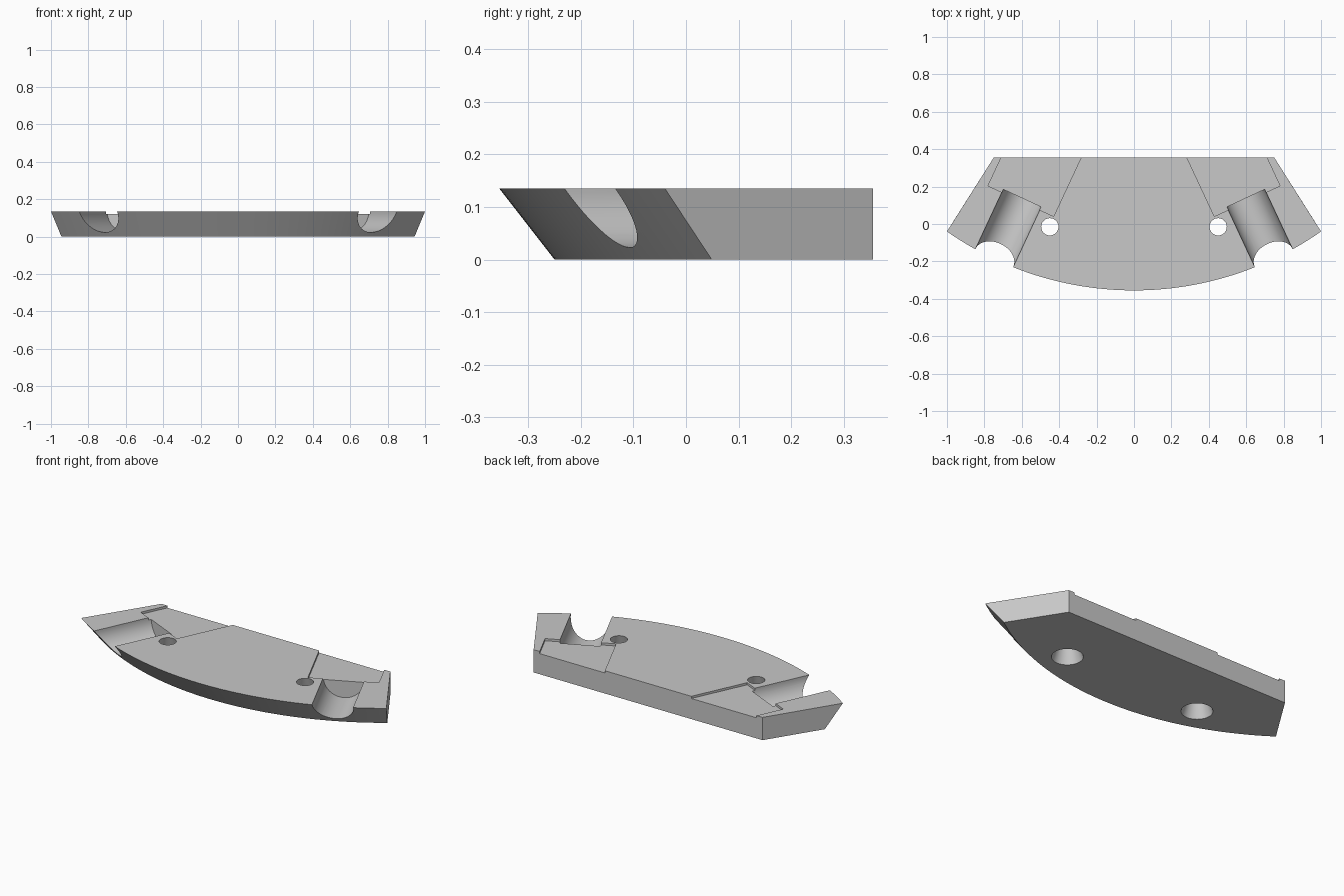
import bpy, bmesh
from math import sin, cos, asin, radians
from mathutils import Matrix

if "Cube" in bpy.data.objects:
    bpy.data.objects.remove(bpy.data.objects["Cube"], do_unlink=True)

H = 0.135            # plate thickness
ARC_Y = 1.39         # centre of the curved front
POCKET_DEPTH = 0.013

grey = bpy.data.materials.new("light grey")
grey.use_nodes = True
colour = (0.58, 0.58, 0.58, 1)
grey.diffuse_color = colour
grey.node_tree.nodes["Principled BSDF"].inputs["Base Color"].default_value = colour


def to_object(bm, name):
    bmesh.ops.recalc_face_normals(bm, faces=bm.faces)
    mesh = bpy.data.meshes.new(name)
    bm.to_mesh(mesh)
    bm.free()
    mesh.materials.append(grey)
    ob = bpy.data.objects.new(name, mesh)
    bpy.context.collection.objects.link(ob)
    return ob


def outline(bm, radius, end_x, z, steps=64):
    """Straight back edge, angled ends and a curved front."""
    half = asin(end_x / radius)
    pts = [(0.75, 0.355), (-0.75, 0.355)]
    for i in range(steps + 1):
        a = half * (2 * i / steps - 1)
        pts.append((radius * sin(a), ARC_Y - radius * cos(a)))
    return [bm.verts.new((x, y, z)) for x, y in pts]


def cone(name, r_low, r_high, length, matrix):
    bm = bmesh.new()
    bmesh.ops.create_cone(bm, cap_ends=True, segments=64, radius1=r_low,
                          radius2=r_high, depth=length, matrix=matrix)
    return to_object(bm, name)


def box(name, size, matrix):
    bm = bmesh.new()
    bmesh.ops.create_cube(bm, size=1, matrix=matrix @ Matrix.Diagonal((*size, 1)))
    return to_object(bm, name)


# Plate with an undercut conical front
bm = bmesh.new()
low = outline(bm, 1.64, 0.944, 0)
high = outline(bm, 1.745, 1.0, H)
bm.faces.new(low)
bm.faces.new(high)
for i in range(len(low)):
    j = (i + 1) % len(low)
    bm.faces.new((low[i], low[j], high[j], high[i]))
plate = to_object(bm, "mounting_plate")

# Cutters for both ends
cutters = []
for side, label in ((1, "left"), (-1, "right")):
    frame = Matrix.Translation((side * 0.605, 0.1225, H)) @ Matrix.Rotation(radians(25 * side), 4, "Z")
    # shallow rectangular pocket running out of the back edge
    cutters.append(box(label + "_pocket_cutter", (0.387, 0.7, 0.2),
                       frame @ Matrix.Translation((0, 0.35, 0.1 - POCKET_DEPTH))))
    # half-round channel running out of the front
    cutters.append(cone(label + "_channel_cutter", 0.112, 0.112, 0.7,
                        frame @ Matrix.Translation((0, 0.017 - 0.35, 0)) @ Matrix.Rotation(radians(90), 4, "X")))
    # tapered screw hole, wide at the underside
    slope = (0.085 - 0.046) / H
    over = 0.02
    cutters.append(cone(label + "_hole_cutter", 0.085 + slope * over, 0.046 - slope * over,
                        H + 2 * over, Matrix.Translation((side * 0.45, -0.015, H / 2))))

bpy.ops.object.select_all(action="DESELECT")
bpy.context.view_layer.objects.active = plate
plate.select_set(True)
for cutter in cutters:
    mod = plate.modifiers.new(cutter.name, "BOOLEAN")
    mod.operation = "DIFFERENCE"
    mod.solver = "EXACT"
    mod.object = cutter
    bpy.ops.object.modifier_apply(modifier=mod.name)
for cutter in cutters:
    bpy.data.objects.remove(cutter, do_unlink=True)

bpy.ops.object.shade_smooth_by_angle(angle=radians(25))
